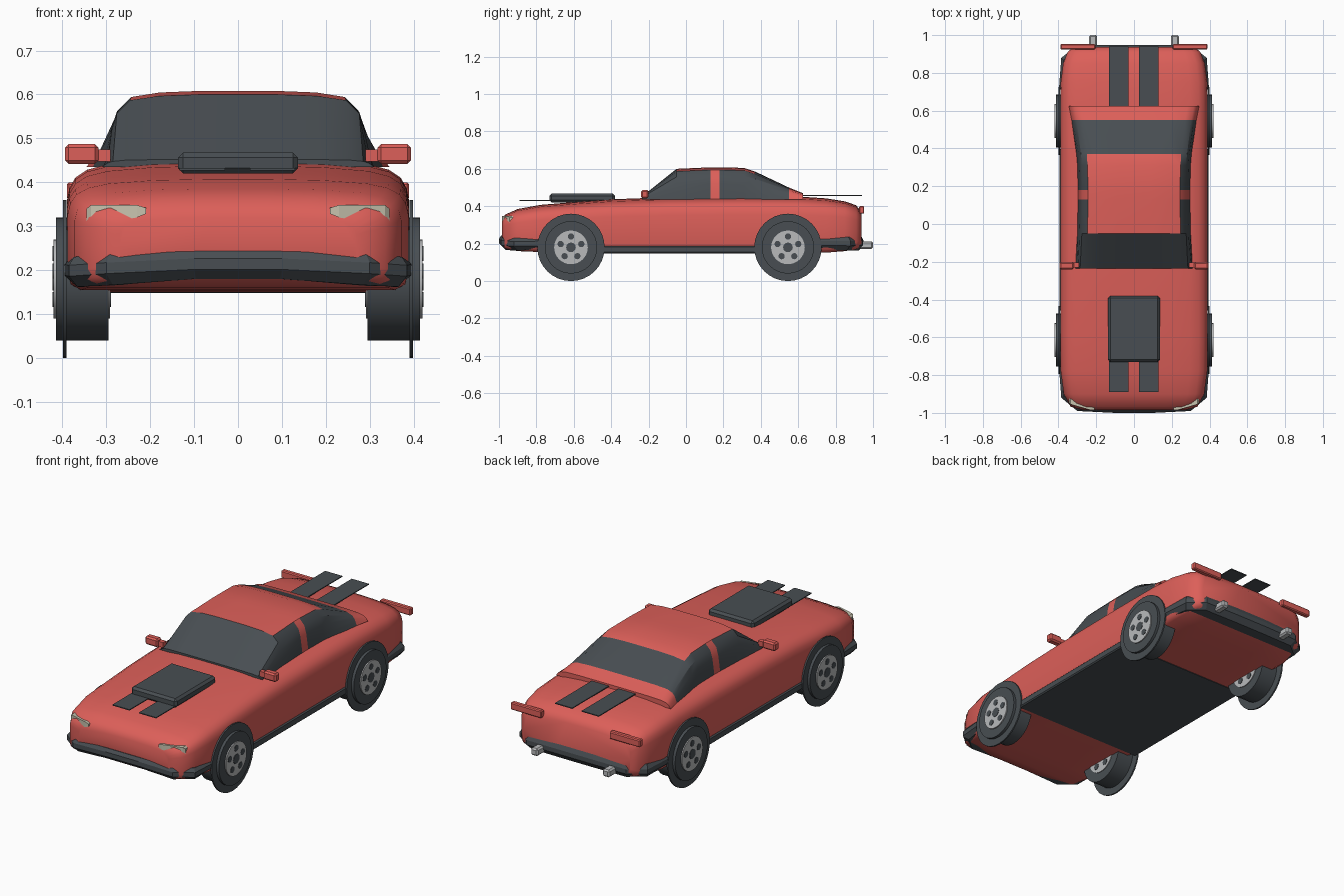
import bpy, bmesh, math
from mathutils import Matrix, Vector

cube = bpy.data.objects.get("Cube")
if cube:
    bpy.data.objects.remove(cube)


def material(name, rgb):
    m = bpy.data.materials.new(name)
    m.use_nodes = True
    m.diffuse_color = (*rgb, 1)
    m.node_tree.nodes["Principled BSDF"].inputs["Base Color"].default_value = (*rgb, 1)
    return m


RED = material("red paint", (0.72, 0.115, 0.1))
DARK = material("dark trim", (0.065, 0.076, 0.085))
GREY = material("grey metal", (0.48, 0.49, 0.5))
CREAM = material("cream lamp", (0.58, 0.55, 0.43))


def finish(name, bm, mats, smooth=0):
    bmesh.ops.recalc_face_normals(bm, faces=bm.faces)
    mesh = bpy.data.meshes.new(name)
    bm.to_mesh(mesh)
    bm.free()
    ob = bpy.data.objects.new(name, mesh)
    bpy.context.collection.objects.link(ob)
    for m in mats:
        mesh.materials.append(m)
    if smooth:
        bpy.ops.object.select_all(action='DESELECT')
        ob.select_set(True)
        bpy.context.view_layer.objects.active = ob
        bpy.ops.object.shade_smooth_by_angle(angle=math.radians(smooth))
    return ob


def loft(rings):
    """Skin closed rings of points and cap both ends."""
    bm = bmesh.new()
    rows = [[bm.verts.new(p) for p in ring] for ring in rings]
    n = len(rows[0])
    for a, b in zip(rows, rows[1:]):
        for i in range(n):
            j = (i + 1) % n
            bm.faces.new((a[i], a[j], b[j], b[i]))
    bm.faces.new(rows[0])
    bm.faces.new(rows[-1])
    return bm


def section(y, w, z0, z1, half):
    """Mirrored cross-section from fractions of half width and height."""
    pts = [(w * fx, y, z0 + (z1 - z0) * fz) for fx, fz in half]
    return pts + [(-x, y, z) for x, y, z in reversed(pts)]


def box(name, x0, x1, y0, y1, z0, z1, mat, bevel=0):
    bm = bmesh.new()
    bmesh.ops.create_cube(bm, size=1)
    size = Matrix.Diagonal((x1 - x0, y1 - y0, z1 - z0, 1))
    mid = Vector((x0 + x1, y0 + y1, z0 + z1)) / 2
    bmesh.ops.transform(bm, matrix=Matrix.Translation(mid) @ size, verts=bm.verts)
    if bevel:
        bmesh.ops.bevel(bm, geom=bm.edges[:], offset=bevel, segments=1, affect='EDGES')
    return finish(name, bm, [mat])


# Body shell: y, half width, bottom, top
body_half = [(0.45, 0), (0.92, 0), (0.98, 0.05), (1, 0.16), (1, 0.45), (1, 0.68), (0.985, 0.78),
             (0.95, 0.86), (0.88, 0.92), (0.76, 0.96), (0.5, 0.99), (0.2, 1)]
stations = [(-0.985, 0.27, 0.20, 0.32), (-0.968, 0.335, 0.175, 0.355), (-0.9, 0.372, 0.16, 0.385),
            (-0.78, 0.388, 0.155, 0.407), (-0.6, 0.39, 0.152, 0.422), (-0.4, 0.39, 0.15, 0.437),
            (-0.1, 0.39, 0.15, 0.448), (0.3, 0.39, 0.15, 0.453), (0.6, 0.39, 0.15, 0.452),
            (0.75, 0.388, 0.152, 0.442), (0.85, 0.375, 0.16, 0.426), (0.91, 0.352, 0.17, 0.405),
            (0.937, 0.32, 0.19, 0.37)]
finish("body", loft([section(*s, body_half) for s in stations]), [RED], 50)

# Cabin: glass with painted roof, centre pillar and rear deck edge
cabin_half = [(1, 0), (0.985, 0.2), (0.96, 0.5), (0.92, 0.74), (0.82, 0.92), (0.6, 0.98), (0.3, 1)]
cabin_rows = [(-0.235, 0.31, 0.452), (-0.05, 0.30, 0.6), (0.13, 0.297, 0.608), (0.18, 0.297, 0.608),
              (0.31, 0.3, 0.605), (0.37, 0.305, 0.585), (0.55, 0.33, 0.5), (0.625, 0.345, 0.47)]
bm = loft([section(y, w, 0.435, z, cabin_half) for y, w, z in cabin_rows])
for f in bm.faces:
    c = f.calc_center_median()
    roof = -0.05 < c.y < 0.37 and abs(c.x) < 0.25 and c.z > 0.57
    pillar = 0.13 < c.y < 0.18
    deck = c.y > 0.55
    f.material_index = 0 if roof or pillar or deck else 1
finish("cabin", bm, [RED, DARK], 30)


# Bumpers: tapered ribbon wrapped round each end
def bumper(name, side, path):
    half = [(x, y, lo, hi) for x, y, lo, hi in path]
    full = [(-x, y, lo, hi) for x, y, lo, hi in reversed(half)] + half
    rings = []
    for x, y, lo, hi in full:
        mid = (lo + hi) / 2
        inner_y = min(y, 0.86)
        rings.append([(x * 0.78, side * inner_y, hi), (x * 0.97, side * (y - 0.012), hi),
                      (x, side * y, mid + 0.015), (x, side * y, mid - 0.01),
                      (x * 0.95, side * (y - 0.025), lo), (x * 0.78, side * inner_y, lo)])
    finish(name, loft(rings), [DARK])


bumper("front_bumper", -1, [(0.1, 1.0, 0.18, 0.243), (0.3, 0.99, 0.166, 0.238),
                            (0.385, 0.92, 0.162, 0.23), (0.397, 0.76, 0.175, 0.222)])
bumper("rear_bumper", 1, [(0.1, 0.948, 0.162, 0.243), (0.3, 0.945, 0.162, 0.24),
                          (0.385, 0.88, 0.162, 0.235), (0.397, 0.72, 0.17, 0.23)])

# Floor pan with sills
box("floor_and_sills", -0.394, 0.394, -0.46, 0.4, 0.148, 0.188, DARK, 0.006)

# Hood scoop and stripes
box("hood_scoop", -0.137, 0.137, -0.73, -0.38, 0.42, 0.468, DARK, 0.012)
for x0 in (-0.133, 0.027):
    box("hood_stripe", x0, x0 + 0.103, -0.89, -0.6, 0.427, 0.432, DARK)
    box("rear_stripe", x0, x0 + 0.103, 0.6, 0.94, 0.456, 0.461, DARK)


# Wheels
def cylinder(bm, x0, x1, r, y, z, index, segs=32):
    spin = Matrix.Translation(((x0 + x1) / 2, y, z)) @ Matrix.Rotation(math.pi / 2, 4, 'Y')
    made = bmesh.ops.create_cone(bm, cap_ends=True, segments=segs, radius1=r, radius2=r,
                                 depth=abs(x1 - x0), matrix=spin)
    for f in {f for v in made["verts"] for f in v.link_faces}:
        f.material_index = index


for end, wy in (("front", -0.615), ("rear", 0.545)):
    for side, s in (("left", 1), ("right", -1)):
        bm = bmesh.new()
        hz = 0.18
        cylinder(bm, s * 0.295, s * 0.414, 0.14, wy, hz, 0)
        cylinder(bm, s * 0.391, s * 0.399, 0.18, wy, hz, 0)
        cylinder(bm, s * 0.291, s * 0.42, 0.09, wy, hz, 1)
        cylinder(bm, s * 0.289, s * 0.422, 0.026, wy, hz, 0, 12)
        for k in range(5):
            a = math.tau * k / 5 + math.pi / 2
            cylinder(bm, s * 0.289, s * 0.422, 0.017, wy + 0.058 * math.cos(a),
                     hz + 0.058 * math.sin(a), 0, 12)
        finish(f"{end}_{side}_wheel", bm, [DARK, GREY], 40)

# Paired details on both sides
for side, s in (("left", 1), ("right", -1)):
    def pair(name, x0, x1, *rest):
        box(f"{side}_{name}", min(s * x0, s * x1), max(s * x0, s * x1), *rest)

    pair("mirror_arm", 0.29, 0.33, -0.23, -0.205, 0.447, 0.475, RED)
    pair("mirror", 0.318, 0.394, -0.24, -0.2, 0.442, 0.487, RED, 0.008)
    pair("rear_lamp", 0.205, 0.39, 0.925, 0.953, 0.36, 0.4, RED, 0.005)
    pair("exhaust", 0.195, 0.237, 0.88, 1.0, 0.172, 0.212, GREY, 0.008)
    # Tapered headlamp
    lamp = [[(s * x, y + d, z) for d, z in ((0, lo), (0, hi), (0.05, hi), (0.05, lo))]
            for x, y, lo, hi in ((0.21, -0.985, 0.328, 0.342), (0.23, -0.985, 0.32, 0.348),
                                 (0.335, -0.955, 0.3, 0.348), (0.345, -0.945, 0.308, 0.34))]
    finish(f"{side}_headlamp", loft(lamp), [CREAM])
